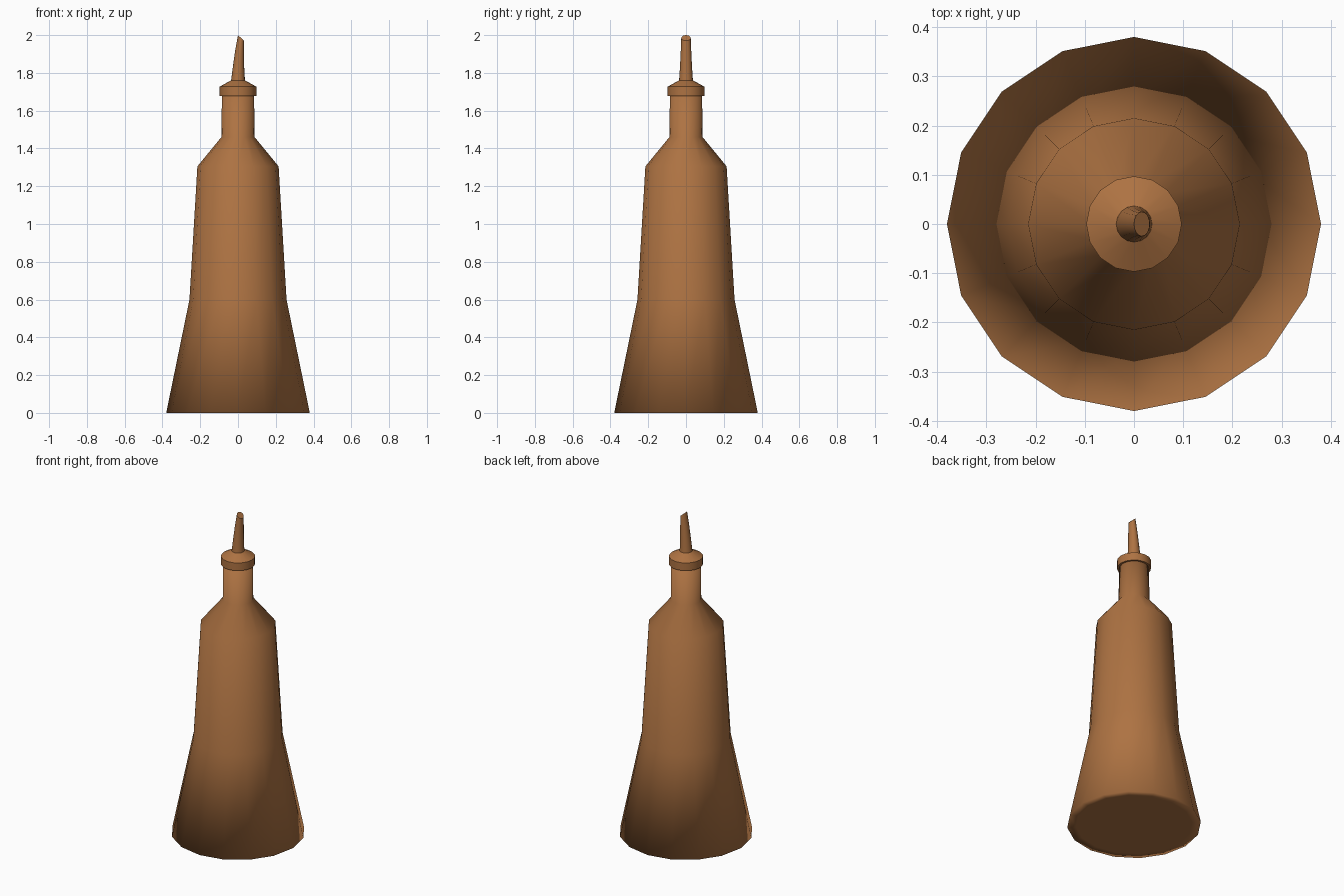
import bpy, bmesh
from math import cos, sin, tau

if "Cube" in bpy.data.objects:
    bpy.data.objects.remove(bpy.data.objects["Cube"])

SIDES = 16
brown = bpy.data.materials.new("brown_glaze")
brown.diffuse_color = (0.42, 0.17, 0.055, 1)
brown.use_nodes = True
brown.node_tree.nodes["Principled BSDF"].inputs["Base Color"].default_value = brown.diffuse_color


def loft(name, rings, sharp_angle=None):
    """Skin rings of (cx, z, rx, ry, tilt), closing both ends; tilt is dz across the x radius."""
    bm = bmesh.new()
    loops = []
    for cx, z, rx, ry, tilt in rings:
        loops.append([bm.verts.new((cx + rx * cos(a), ry * sin(a), z + tilt * cos(a)))
                      for a in (tau * i / SIDES for i in range(SIDES))])
    for lo, hi in zip(loops, loops[1:]):
        for i in range(SIDES):
            j = (i + 1) % SIDES
            bm.faces.new((lo[i], lo[j], hi[j], hi[i]))
    bm.faces.new(loops[0][::-1])
    bm.faces.new(loops[-1])
    mesh = bpy.data.meshes.new(name)
    bm.to_mesh(mesh)
    bm.free()
    mesh.materials.append(brown)
    ob = bpy.data.objects.new(name, mesh)
    bpy.context.collection.objects.link(ob)
    bpy.ops.object.select_all(action='DESELECT')
    ob.select_set(True)
    bpy.context.view_layer.objects.active = ob
    if sharp_angle is None:
        bpy.ops.object.shade_smooth()
    else:
        bpy.ops.object.shade_smooth_by_angle(angle=sharp_angle)
    return ob


def turned(name, profile, sharp_angle=None):
    return loft(name, [(0, z, r, r, 0) for r, z in profile], sharp_angle)


# Bottle body: flat base, flared foot, shoulder and neck
turned("bottle_body", [(0.33, 0), (0.38, 0), (0.257, 0.6), (0.215, 1.305),
                       (0.088, 1.46), (0.085, 1.69)])

# Collar cap with a low conical top
turned("collar_cap", [(0.08, 1.678), (0.097, 1.678), (0.097, 1.727), (0.034, 1.762)], 0.5)

# Curved pouring spout with a slanted tip
loft("pour_spout", [(0, 1.755, 0.037, 0.037, 0),
                    (0.003, 1.83, 0.030, 0.032, -0.003),
                    (0.009, 1.91, 0.024, 0.028, -0.008),
                    (0.016, 1.985, 0.016, 0.025, -0.015)], 0.7)
